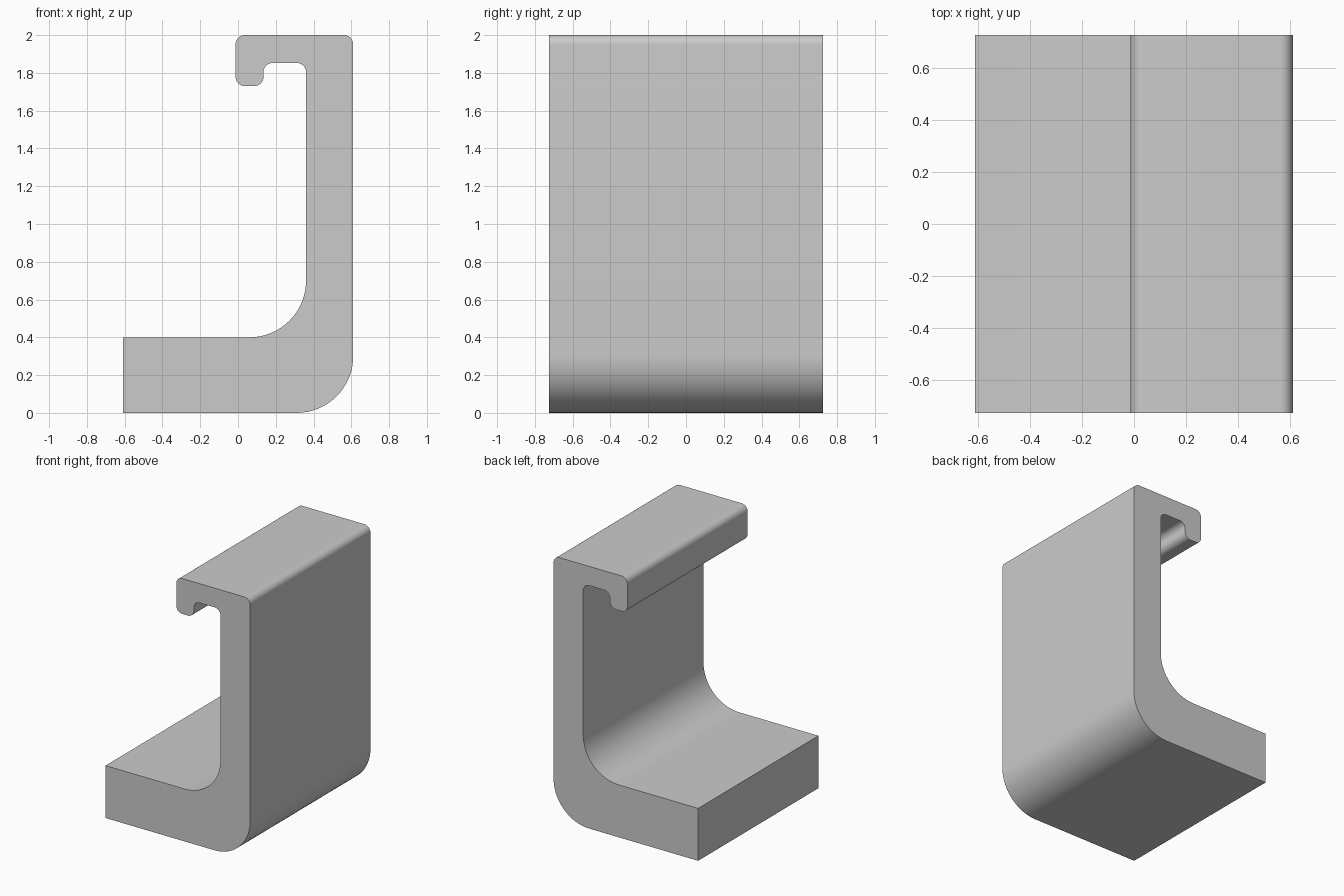
import bpy, bmesh, math
from mathutils import Vector

default = bpy.data.objects.get("Cube")
if default:
    bpy.data.objects.remove(default, do_unlink=True)

# Plain grey material
grey = bpy.data.materials.new("plain grey")
grey.use_nodes = True
colour = (0.6, 0.6, 0.6, 1)
grey.diffuse_color = colour
grey.node_tree.nodes["Principled BSDF"].inputs["Base Color"].default_value = colour


def rounded_outline(corners, segments=16):
    """Round each right-angled corner (x, z, radius) with a tangent arc."""
    points = []
    for i, (x, z, r) in enumerate(corners):
        here = Vector((x, z))
        if r == 0:
            points.append(here)
            continue
        back = (Vector(corners[i - 1][:2]) - here).normalized()
        ahead = (Vector(corners[(i + 1) % len(corners)][:2]) - here).normalized()
        centre = here + (back + ahead) * r
        for k in range(segments + 1):
            a = math.pi / 2 * k / segments
            points.append(centre - ahead * r * math.cos(a) - back * r * math.sin(a))
    return points


# Hook profile: foot, upright wall, top flange and turned-down lip
BEND, EDGE, HALF_DEPTH = 0.3, 0.05, 0.725
profile = [
    (-0.61, 0, 0), (0.61, 0, BEND), (0.61, 2, EDGE), (-0.013, 2, EDGE),
    (-0.013, 1.73, EDGE), (0.135, 1.73, EDGE), (0.135, 1.853, EDGE),
    (0.36, 1.853, EDGE), (0.36, 0.4, BEND), (-0.61, 0.4, 0),
]

# Extrude the profile along the depth
bm = bmesh.new()
front = bm.faces.new([bm.verts.new((p.x, -HALF_DEPTH, p.y)) for p in rounded_outline(profile)])
extruded = bmesh.ops.extrude_face_region(bm, geom=[front], use_keep_orig=True)
bmesh.ops.translate(bm, vec=(0, 2 * HALF_DEPTH, 0),
                    verts=[v for v in extruded["geom"] if isinstance(v, bmesh.types.BMVert)])
bmesh.ops.recalc_face_normals(bm, faces=bm.faces)
mesh = bpy.data.meshes.new("hook_bracket")
bm.to_mesh(mesh)
bm.free()
mesh.materials.append(grey)

bracket = bpy.data.objects.new("hook_bracket", mesh)
bpy.context.collection.objects.link(bracket)

# Smooth bends, crisp end faces
bpy.ops.object.select_all(action="DESELECT")
bracket.select_set(True)
bpy.context.view_layer.objects.active = bracket
bpy.ops.object.shade_smooth_by_angle(angle=math.radians(30))
